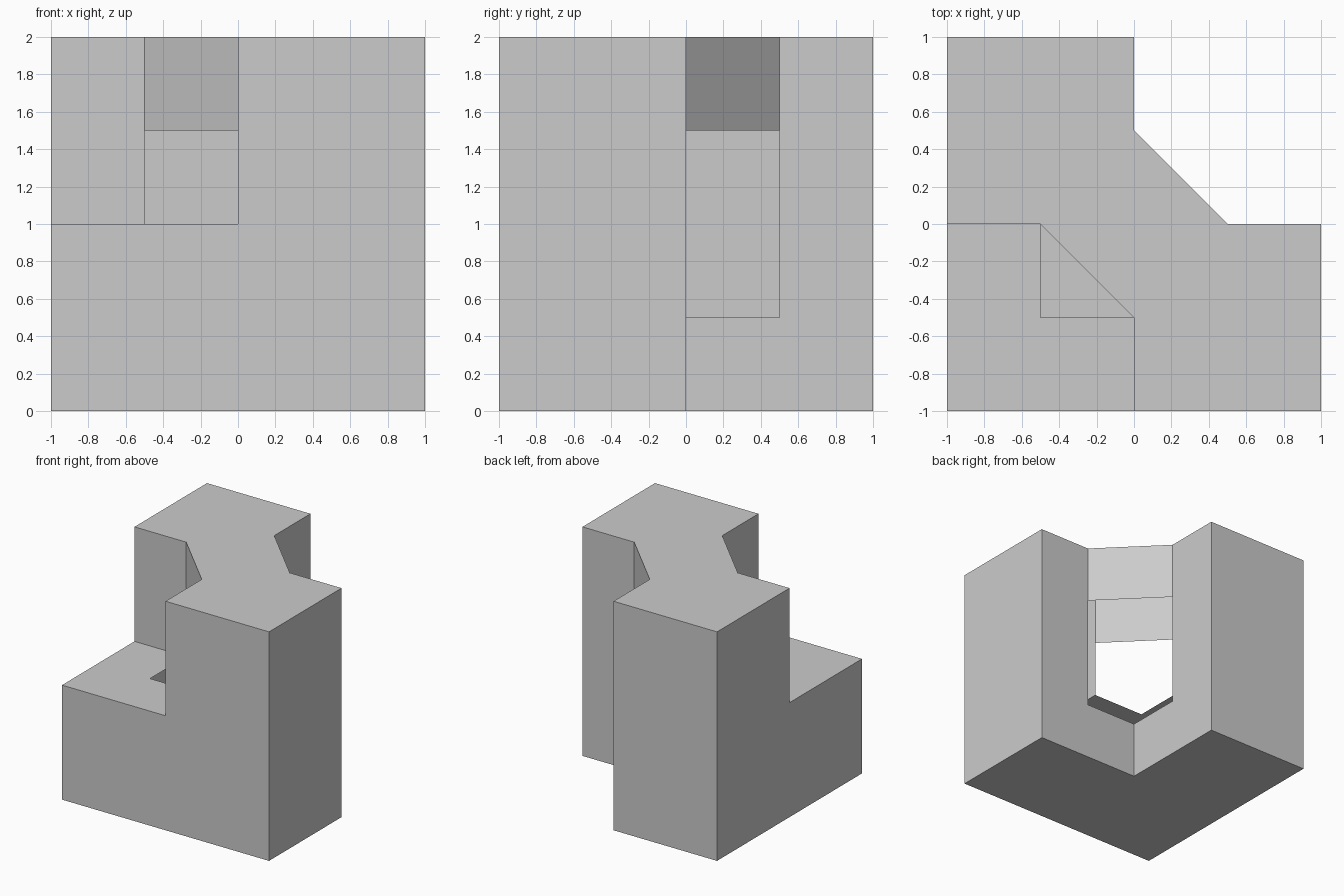
import bpy
import bmesh
import math
from itertools import product
from mathutils import Vector

cube = bpy.data.objects.get("Cube")
if cube:
    bpy.data.objects.remove(cube, do_unlink=True)

CELL = 0.5
N = 4

grey = bpy.data.materials.new("plain_grey")
grey.use_nodes = True
grey.diffuse_color = (0.6, 0.6, 0.6, 1)
grey.node_tree.nodes["Principled BSDF"].inputs["Base Color"].default_value = (0.6, 0.6, 0.6, 1)


def solid(i, j, k):
    """Two full towers and one half-height block; the back left quarter is empty."""
    if not all(0 <= c < N for c in (i, j, k)):
        return False
    right, front = i < 2, j < 2
    if right and front:
        return k < 2
    return right or front


def bridge(i, j, k):
    """The two central top cells that are cut diagonally to join the towers."""
    return k == N - 1 and (i, j) in ((1, 1), (2, 2))


def point(i, j, k):
    return Vector((i * CELL - 1, j * CELL - 1, k * CELL))


def in_opening(p):
    """Central cube in which the shell is left open."""
    return max(abs(p.x), abs(p.y), abs(p.z - 1)) < CELL - 0.01


def add_face(bm, points, outward):
    face = bm.faces.new([bm.verts.new(p) for p in points])
    face.normal_update()
    if face.normal.dot(outward) < 0:
        face.normal_flip()


bm = bmesh.new()

# Hollow outer shell: cell sides that meet empty space
for cell in product(range(N), repeat=3):
    if not solid(*cell):
        continue
    for axis, step in product(range(3), (-1, 1)):
        direction = Vector((0, 0, 0))
        direction[axis] = step
        beside = [c + int(d) for c, d in zip(cell, direction)]
        if solid(*beside) or bridge(*beside):
            continue
        corner = point(*cell)
        if step > 0:
            corner[axis] += CELL
        u, v = Vector((0, 0, 0)), Vector((0, 0, 0))
        u[(axis + 1) % 3] = CELL
        v[(axis + 2) % 3] = CELL
        if not in_opening(corner + (u + v) / 2):
            add_face(bm, (corner, corner + u, corner + u + v, corner + v), direction)

# Bridge between the towers: triangular tops and slanted sides, open underneath
up = Vector((0, 0, CELL))
for s in (-1, 1):
    middle = Vector((0, 0, 2))
    a, b = Vector((s * CELL, 0, 2)), Vector((0, s * CELL, 2))
    add_face(bm, (middle, a, b), up)
    add_face(bm, (a, b, b - up, a - up), Vector((s, s, 0)))

# Weld the panels and merge coplanar ones
bmesh.ops.remove_doubles(bm, verts=bm.verts[:], dist=0.001)
bmesh.ops.dissolve_limit(bm, angle_limit=math.radians(1), verts=bm.verts[:], edges=bm.edges[:])

mesh = bpy.data.meshes.new("hollow_block_shell")
bm.to_mesh(mesh)
bm.free()
mesh.materials.append(grey)
shell = bpy.data.objects.new("hollow_block_shell", mesh)
bpy.context.collection.objects.link(shell)
